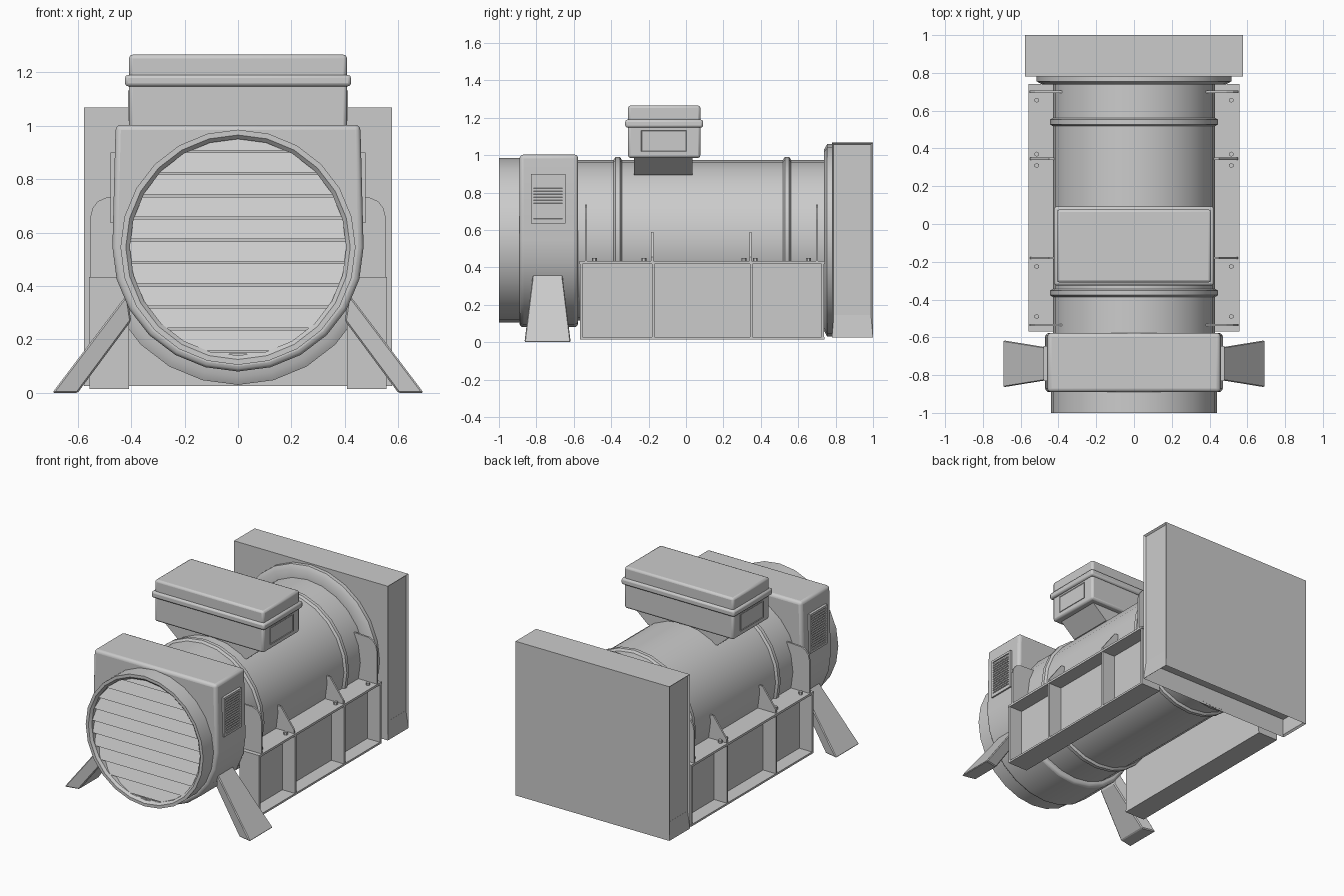
import bpy, bmesh, math
from mathutils import Vector

if "Cube" in bpy.data.objects:
    bpy.data.objects.remove(bpy.data.objects["Cube"])

AX = 0.545   # height of the machine axis
N = 24       # sides of the round parts


def finish(name, bm, smooth=True, bevel=0.0, segs=2):
    bmesh.ops.recalc_face_normals(bm, faces=bm.faces)
    me = bpy.data.meshes.new(name)
    bm.to_mesh(me)
    bm.free()
    ob = bpy.data.objects.new(name, me)
    bpy.context.collection.objects.link(ob)
    if bevel:
        m = ob.modifiers.new("bevel", 'BEVEL')
        m.width, m.segments, m.limit_method = bevel, segs, 'ANGLE'
        m.angle_limit = math.radians(40)
    if smooth:
        bpy.context.view_layer.objects.active = ob
        ob.select_set(True)
        bpy.ops.object.shade_smooth_by_angle(angle=math.radians(32))
        ob.select_set(False)
    return ob


def add_box(bm, x0, x1, y0, y1, z0, z1):
    vs = bmesh.ops.create_cube(bm, size=1)["verts"]
    for v in vs:
        v.co = Vector((x1 if v.co.x > 0 else x0, y1 if v.co.y > 0 else y0, z1 if v.co.z > 0 else z0))
    return vs


def box(name, *dims, bevel=0.0):
    bm = bmesh.new()
    add_box(bm, *dims)
    return finish(name, bm, bevel > 0, bevel)


def lathe(name, profile, cap0=False, cap1=False):
    # profile of (radius, y) turned around the machine axis
    bm = bmesh.new()
    rings = [[bm.verts.new((r * math.sin(2 * math.pi * i / N), y, AX + r * math.cos(2 * math.pi * i / N)))
              for i in range(N)] for r, y in profile]
    for a, b in zip(rings, rings[1:]):
        for i in range(N):
            j = (i + 1) % N
            bm.faces.new((a[i], a[j], b[j], b[i]))
    if cap0:
        bm.faces.new(rings[0])
    if cap1:
        bm.faces.new(rings[-1])
    return finish(name, bm)


def extrude_xz(bm, pts, y0, y1):
    # plate with an outline in x and z
    f = bm.faces.new([bm.verts.new((x, y0, z)) for x, z in pts])
    r = bmesh.ops.extrude_face_region(bm, geom=[f])
    for v in r["geom"]:
        if isinstance(v, bmesh.types.BMVert):
            v.co.y = y1


def mirror(ob):
    m = ob.modifiers.new("mirror", 'MIRROR')
    m.use_bisect_axis[0] = False
    m.use_mirror_merge = False
    return ob


# Round body with reinforcing bands and end flange
lathe("body", [(0.43, -0.60), (0.43, 0.785)], True, True)
for y in (-0.365, 0.54):
    lathe("body_band", [(0.425, y - 0.025), (0.445, y - 0.012), (0.445, y + 0.012), (0.425, y + 0.025)])
lathe("end_flange", [(0.42, 0.738), (0.485, 0.738), (0.515, 0.755), (0.515, 0.782)])

# Front housing: square shoulders above, round below
bm = bmesh.new()
pts = [(0.458, 1.003), (-0.458, 1.003)]
pts += [(-0.47 * math.cos(t), AX - 0.465 * math.sin(t)) for t in (math.pi * i / 12 for i in range(13))]
extrude_xz(bm, pts, -0.89, -0.577)
finish("front_housing", bm, True, 0.02, 3)

# Front bezel and backing
lathe("front_bezel", [(0.44, -0.88), (0.44, -1.0), (0.42, -1.0), (0.405, -0.985), (0.405, -0.90)], False, True)

# Slanted slats cut to the circle
bm = bmesh.new()
edges = [0.952] + [0.9 - 0.0832 * i for i in range(10)] + [0.138]
for z1, z0 in zip(edges, edges[1:]):
    z0 += 0.008
    zs = [z0 + (z1 - z0) * k / 4 for k in range(5)]
    pitch = 0.0832
    front, back = [], []
    for lst, off in ((front, 0.0), (back, 0.008)):
        for s in (1, -1):
            for z in (zs if s > 0 else zs[::-1]):
                w = math.sqrt(max(0.412 ** 2 - (z - AX) ** 2, 0.0004))
                y = -0.985 + 0.04 * (z - z0) / pitch
                lst.append(bm.verts.new((s * w, y + off, z)))
    bm.faces.new(front)
    bm.faces.new(back[::-1])
    for i in range(10):
        j = (i + 1) % 10
        bm.faces.new((front[i], back[i], back[j], front[j]))
finish("front_slats", bm, False)

# Side vents: frame and louvres
bm = bmesh.new()
add_box(bm, 0.455, 0.470, -0.83, -0.645, 0.635, 0.90)
for d in ((-0.83, -0.815, 0.635, 0.90), (-0.66, -0.645, 0.635, 0.90),
          (-0.83, -0.645, 0.635, 0.65), (-0.83, -0.645, 0.885, 0.90)):
    add_box(bm, 0.455, 0.478, *d)
for i in range(14):
    z = 0.655 + i * 0.0163
    for v in add_box(bm, 0.46, 0.476, -0.817, -0.658, z, z + 0.009):
        if v.co.x > 0.47:
            v.co.z -= 0.004
mirror(finish("side_vent", bm, False))

# Splayed front legs
bm = bmesh.new()
ring = lambda ps: [bm.verts.new(p) for p in ps]
foot = ring([(0.695, -0.865, 0), (0.695, -0.615, 0), (0.60, -0.635, 0), (0.60, -0.845, 0)])
top = ring([(0.415, -0.82, 0.37), (0.415, -0.66, 0.37), (0.40, -0.675, 0.27), (0.40, -0.805, 0.27)])
bm.faces.new(foot)
bm.faces.new(top)
for i in range(4):
    bm.faces.new((foot[i], foot[(i + 1) % 4], top[(i + 1) % 4], top[i]))
mirror(finish("front_leg", bm, False, 0.006, 1))

# Side rails: flanges, web and uprights
bm = bmesh.new()
add_box(bm, 0.408, 0.46, -0.565, 0.735, 0.02, 0.42)
add_box(bm, 0.408, 0.558, -0.57, 0.742, 0.418, 0.433)
add_box(bm, 0.408, 0.555, -0.568, 0.74, 0.015, 0.028)
for y in (-0.561, -0.175, 0.348, 0.732):
    add_box(bm, 0.41, 0.555, y - 0.007, y + 0.007, 0.02, 0.425)
mirror(finish("side_rail", bm, False))

# Gusset plates above the rails: tall at the ends, low between
bm = bmesh.new()
tall = [(0.38, 0.43), (0.553, 0.43), (0.553, 0.655), (0.545, 0.69), (0.525, 0.717), (0.49, 0.732), (0.36, 0.738)]
low = [(0.40, 0.43), (0.55, 0.43), (0.55, 0.455), (0.45, 0.59), (0.40, 0.59)]
for y, p in ((-0.535, tall), (0.70, tall), (-0.18, low), (0.345, low)):
    extrude_xz(bm, p, y - 0.006, y + 0.006)
mirror(finish("gusset", bm, False))

# Rail bolts
bm = bmesh.new()
for y in (-0.49, -0.225, 0.31, 0.37, 0.655):
    r = bmesh.ops.create_cone(bm, cap_ends=True, segments=6, radius1=0.013, radius2=0.013, depth=0.02)
    bmesh.ops.translate(bm, verts=r["verts"], vec=(0.515, y, 0.441))
mirror(finish("rail_bolt", bm, False))

# Rear mounting box with recessed sides and open underside
bm = bmesh.new()
add_box(bm, -0.576, 0.576, 0.78, 1.0, 0.025, 1.068)
bm.normal_update()
sides = [f for f in bm.faces if abs(f.normal.x) > 0.9]
under = [f for f in bm.faces if f.normal.z < -0.9]
bmesh.ops.inset_individual(bm, faces=sides, thickness=0.014, depth=-0.012)
bmesh.ops.inset_individual(bm, faces=under, thickness=0.016, depth=0.0)
for v in under[0].verts:
    v.co.z += 0.12
finish("rear_box", bm, False)

# Terminal box: tapered neck, box, lip, lid and end panels
bm = bmesh.new()
for v in add_box(bm, -0.37, 0.37, -0.278, 0.035, 0.895, 0.99):
    if v.co.z < 0.9:
        v.co.x *= 0.7
finish("terminal_neck", bm, False)
box("terminal_box", -0.408, 0.408, -0.31, 0.077, 0.985, 1.16, bevel=0.014)
box("terminal_lip", -0.423, 0.423, -0.325, 0.092, 1.147, 1.19, bevel=0.012)
box("terminal_lid", -0.408, 0.408, -0.31, 0.077, 1.17, 1.266, bevel=0.014)
bm = bmesh.new()
vs = add_box(bm, 0.40, 0.412, -0.24, 0.003, 1.02, 1.132)
bm.normal_update()
bmesh.ops.inset_individual(bm, faces=[f for f in bm.faces if f.normal.x > 0.9], thickness=0.005, depth=-0.003)
mirror(finish("terminal_end_panel", bm, False))
